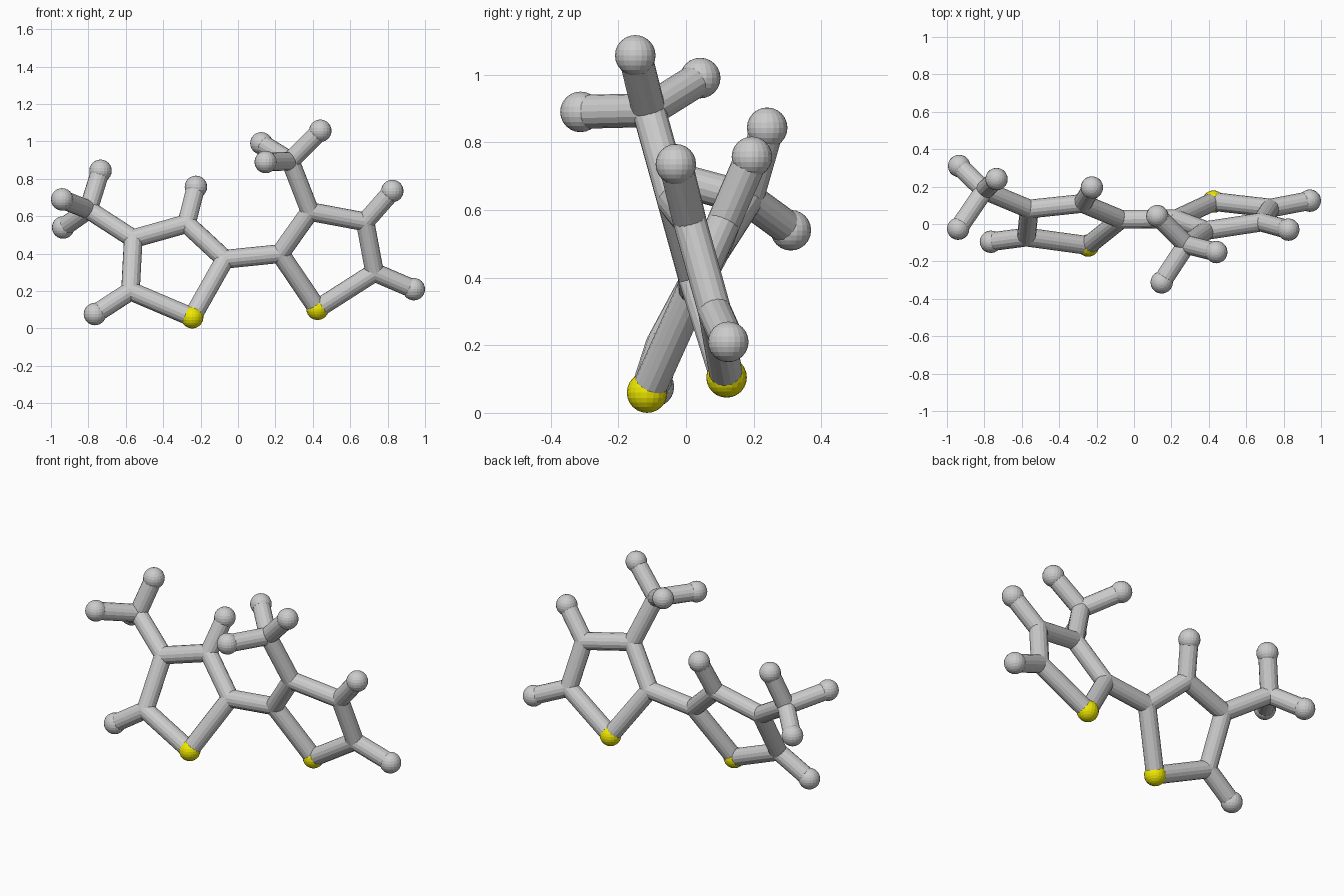
import bpy
from mathutils import Vector

if "Cube" in bpy.data.objects:
    bpy.data.objects.remove(bpy.data.objects["Cube"])

BOND_R, BALL_R = 0.05, 0.06

# Atom centres
atoms = {
    # left ring and its side groups
    "sulfur_l": (-0.245, -0.115, 0.06), "ring_l1": (-0.07, 0.025, 0.37),
    "ring_l2": (-0.275, 0.11, 0.56), "ring_l3": (-0.56, 0.08, 0.48),
    "ring_l4": (-0.575, -0.07, 0.20), "methyl_l": (-0.80, 0.18, 0.635),
    "end_l2": (-0.225, 0.195, 0.757), "end_l4": (-0.765, -0.095, 0.077),
    "methyl_end_la": (-0.735, 0.24, 0.843), "methyl_end_lb": (-0.94, -0.025, 0.69),
    "methyl_end_lc": (-0.935, 0.31, 0.54),
    # right ring and its side groups
    "sulfur_r": (0.425, 0.12, 0.105), "ring_r1": (0.225, 0.027, 0.40),
    "ring_r2": (0.385, -0.035, 0.625), "ring_r3": (0.68, 0.01, 0.57),
    "ring_r4": (0.73, 0.085, 0.30), "methyl_r": (0.28, -0.11, 0.895),
    "end_r3": (0.825, -0.03, 0.735), "end_r4": (0.94, 0.125, 0.21),
    "methyl_end_ra": (0.125, 0.042, 0.99), "methyl_end_rb": (0.148, -0.312, 0.89),
    "methyl_end_rc": (0.44, -0.15, 1.057),
}

# Bonds, per side (suffix is the side letter)
bonds = [("ring_l1", "ring_r1"), ("ring_l2", "end_l2"), ("ring_l3", "methyl_l"),
         ("ring_l4", "end_l4"), ("ring_r2", "methyl_r"), ("ring_r3", "end_r3"),
         ("ring_r4", "end_r4")]
for s in "lr":
    ring = [f"sulfur_{s}"] + [f"ring_{s}{i}" for i in range(1, 5)]
    bonds += list(zip(ring, ring[1:] + ring[:1]))
    bonds += [(f"methyl_{s}", f"methyl_end_{s}{c}") for c in "abc"]

yellow = bpy.data.materials.new("yellow")
yellow.diffuse_color = (0.85, 0.8, 0.0, 1)
yellow.use_nodes = True
yellow.node_tree.nodes["Principled BSDF"].inputs["Base Color"].default_value = yellow.diffuse_color

# Balls: full size at free ends and sulfurs, bond-sized at the joints
for name, pos in atoms.items():
    big = "end" in name or "sulfur" in name
    bpy.ops.mesh.primitive_uv_sphere_add(segments=20, ring_count=12,
                                         radius=BALL_R if big else BOND_R, location=pos)
    ball = bpy.context.object
    ball.name = name + "_ball"
    if "sulfur" in name:
        ball.data.materials.append(yellow)

# Straight faceted bond rods
for a, b in bonds:
    p, q = Vector(atoms[a]), Vector(atoms[b])
    d = q - p
    bpy.ops.mesh.primitive_cylinder_add(vertices=16, radius=BOND_R, depth=d.length,
                                        location=(p + q) / 2)
    rod = bpy.context.object
    rod.name = f"bond_{a}_{b}"
    rod.rotation_euler = d.to_track_quat('Z', 'Y').to_euler()
